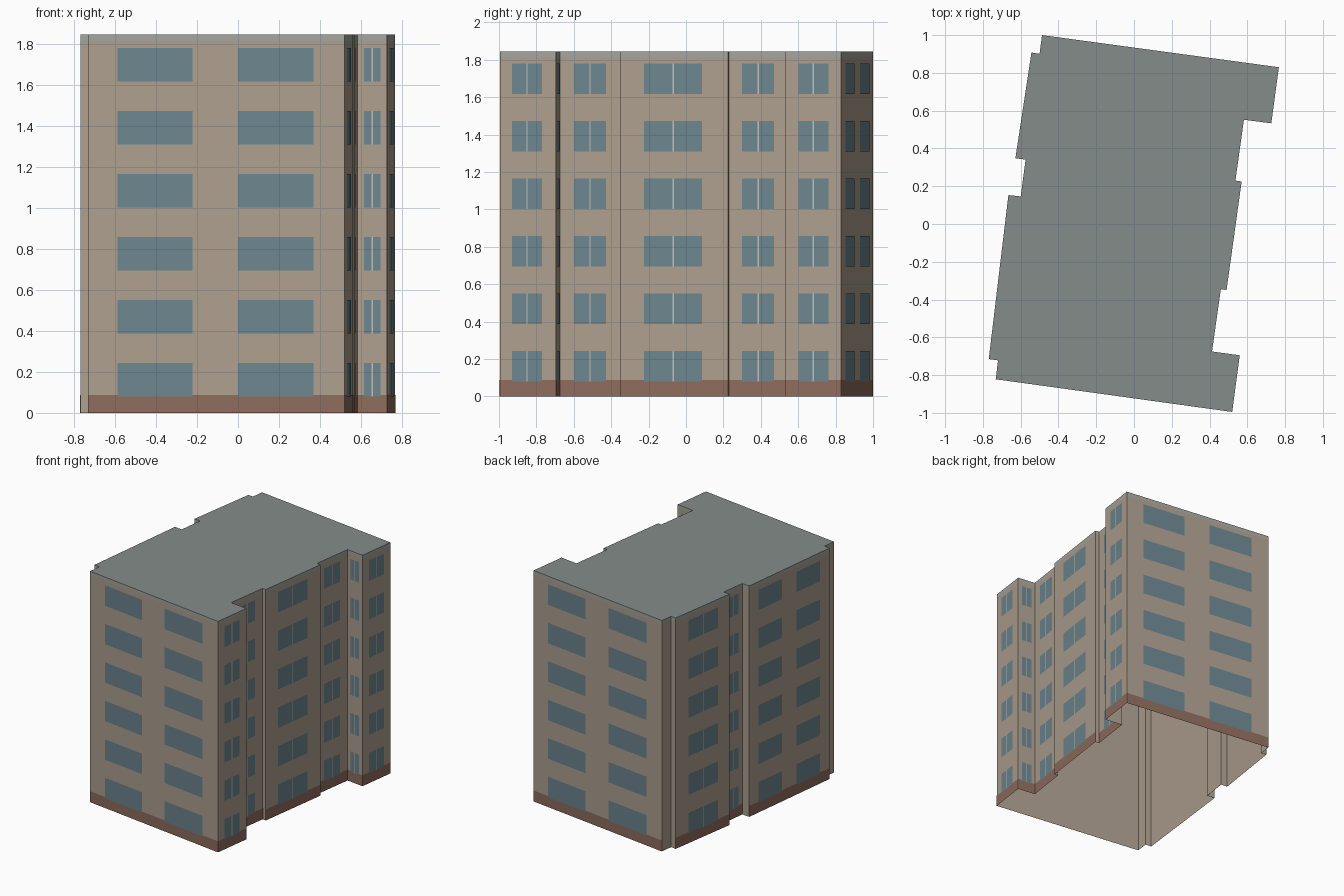
import bpy
from mathutils import Vector

if "Cube" in bpy.data.objects:
    bpy.data.objects.remove(bpy.data.objects["Cube"])

HEIGHT, PLINTH, BAND = 1.845, 0.088, 0.03
FLOORS, PITCH, SILL, WIN_H = 6, 0.3075, 0.08, 0.163

# footprint, counter-clockwise from the front left corner
PLAN = [Vector(p) for p in (
    (-0.732, -0.822), (0.52, -0.995), (0.56, -0.695), (0.413, -0.675),
    (0.46, -0.345), (0.49, -0.35), (0.57, 0.225), (0.537, 0.23),
    (0.582, 0.552), (0.727, 0.533), (0.767, 0.83), (-0.487, 1.0),
    (-0.5, 0.901), (-0.543, 0.908), (-0.628, 0.348), (-0.574, 0.341),
    (-0.6, 0.146), (-0.665, 0.153), (-0.769, -0.715), (-0.72, -0.722))]

# windows per wall index: (start, end) as a fraction of the wall, split by a mullion or not
WIDE = [(0.116, 0.408, False), (0.584, 0.88, False)]
WINDOWS = {
    0: WIDE, 10: WIDE, 17: WIDE,
    1: [(0.22, 0.75, True)], 2: [(0.22, 0.78, True)], 3: [(0.23, 0.75, True)],
    5: [(0.22, 0.76, True)], 7: [(0.22, 0.75, True)], 8: [(0.22, 0.78, True)],
    9: [(0.23, 0.77, True)], 13: [(0.24, 0.78, True)], 15: [(0.22, 0.78, True)],
}


def material(name, rgb):
    m = bpy.data.materials.new(name)
    m.diffuse_color = (*rgb, 1)
    m.use_nodes = True
    m.node_tree.nodes["Principled BSDF"].inputs["Base Color"].default_value = m.diffuse_color
    return m


def make(name, quads, mat):
    verts = [v for q in quads for v in q]
    faces, n = [], 0
    for q in quads:
        faces.append(tuple(range(n, n + len(q))))
        n += len(q)
    me = bpy.data.meshes.new(name)
    me.from_pydata(verts, [], faces)
    me.materials.append(mat)
    ob = bpy.data.objects.new(name, me)
    bpy.context.collection.objects.link(ob)
    return ob


def panel(i, t0, t1, z0, z1, offset=0.0):
    """Upright quad on wall i, between fractions t0..t1, pushed outward."""
    a, b = PLAN[i], PLAN[(i + 1) % len(PLAN)]
    d = (b - a).normalized()
    out = Vector((d.y, -d.x)) * offset
    p, q = a.lerp(b, t0) + out, a.lerp(b, t1) + out
    return [(p.x, p.y, z0), (q.x, q.y, z0), (q.x, q.y, z1), (p.x, p.y, z1)]


tan = material("wall_tan", (0.42, 0.345, 0.275))
grey = material("roof_grey", (0.23, 0.265, 0.25))
blue = material("glass_blue", (0.15, 0.235, 0.27))
brown = material("plinth_brown", (0.27, 0.15, 0.11))
trim = material("trim_grey", (0.38, 0.38, 0.34))
pale = material("mullion_pale", (0.55, 0.53, 0.48))

walls = range(len(PLAN))

# outer walls (open underneath) and flat roof
make("walls", [panel(i, 0, 1, 0, HEIGHT - BAND) for i in walls], tan)
make("roof_edge_band", [panel(i, 0, 1, HEIGHT - BAND, HEIGHT) for i in walls], trim)
make("roof", [[(p.x, p.y, HEIGHT) for p in PLAN]], grey)

# brown plinth on the walls that carry windows
make("plinth", [panel(i, 0, 1, 0, PLINTH, 0.001) for i in WINDOWS], brown)

# window panes and mullions, repeated on every floor
panes, mullions = [], []
for i, row in WINDOWS.items():
    length = (PLAN[(i + 1) % len(PLAN)] - PLAN[i]).length
    for f in range(FLOORS):
        z = SILL + f * PITCH
        for t0, t1, split in row:
            panes.append(panel(i, t0, t1, z, z + WIN_H, 0.002))
            if split:
                mid, half = (t0 + t1) / 2, 0.0035 / length
                mullions.append(panel(i, mid - half, mid + half, z, z + WIN_H, 0.003))
make("windows", panes, blue)
make("window_mullions", mullions, pale)
